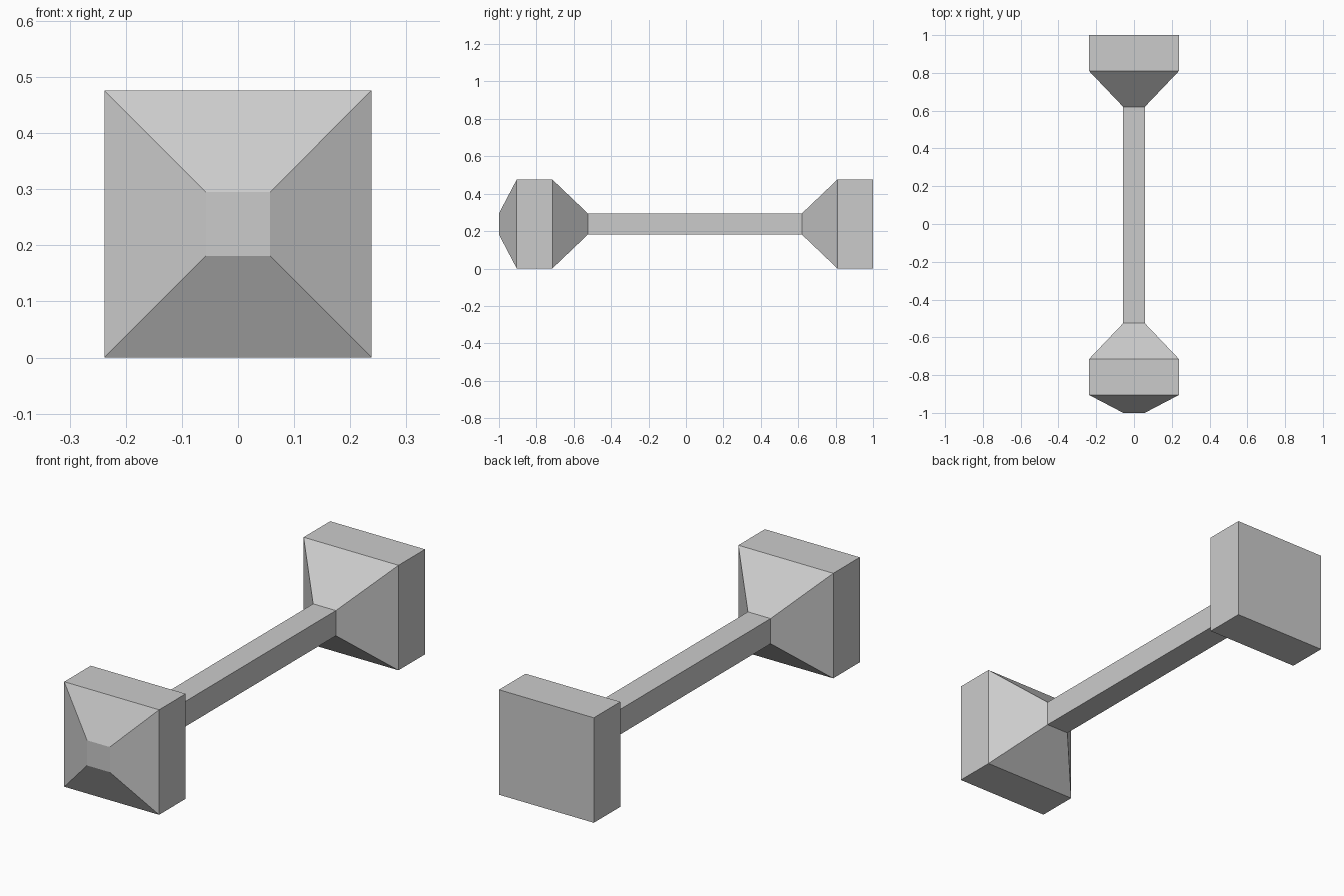
import bpy
import bmesh

cube = bpy.data.objects.get("Cube")
if cube:
    bpy.data.objects.remove(cube, do_unlink=True)

THIN, WIDE = 0.057, 0.238   # half widths of the bar and of the blocks
MID_Z = WIDE                # blocks rest on the ground

grey = bpy.data.materials.new("light_grey")
grey.use_nodes = True
colour = (0.6, 0.6, 0.6, 1)
grey.diffuse_color = colour
grey.node_tree.nodes["Principled BSDF"].inputs["Base Color"].default_value = colour


def square_loft(name, stations, cap_front=False, cap_back=False):
    """Join square sections, given as (y, half width), along the y axis."""
    bm = bmesh.new()
    rings = [[bm.verts.new((sx * h, y, MID_Z + sz * h))
              for sx, sz in ((-1, -1), (1, -1), (1, 1), (-1, 1))]
             for y, h in stations]
    for a, b in zip(rings, rings[1:]):
        for i in range(4):
            j = (i + 1) % 4
            bm.faces.new((a[i], b[i], b[j], a[j]))
    if cap_front:
        bm.faces.new(rings[0])
    if cap_back:
        bm.faces.new(rings[-1][::-1])
    # sides wind outward like the caps
    for f in bm.faces:
        f.normal_update()
        c = f.calc_center_median()
        side = c.x * f.normal.x + (c.z - MID_Z) * f.normal.z
        if side < -1e-6:
            f.normal_flip()
    mesh = bpy.data.meshes.new(name)
    bm.to_mesh(mesh)
    bm.free()
    mesh.materials.append(grey)
    obj = bpy.data.objects.new(name, mesh)
    bpy.context.collection.objects.link(obj)
    return obj


# front block, tapered on both sides
square_loft("front_block",
            [(-1, THIN), (-0.905, WIDE), (-0.715, WIDE), (-0.525, THIN)],
            cap_front=True)
# square bar between the blocks
square_loft("handle_bar", [(-0.525, THIN), (0.62, THIN)])
# rear block, tapered inward with a flat back
square_loft("rear_block", [(0.62, THIN), (0.81, WIDE), (1, WIDE)],
            cap_back=True)
